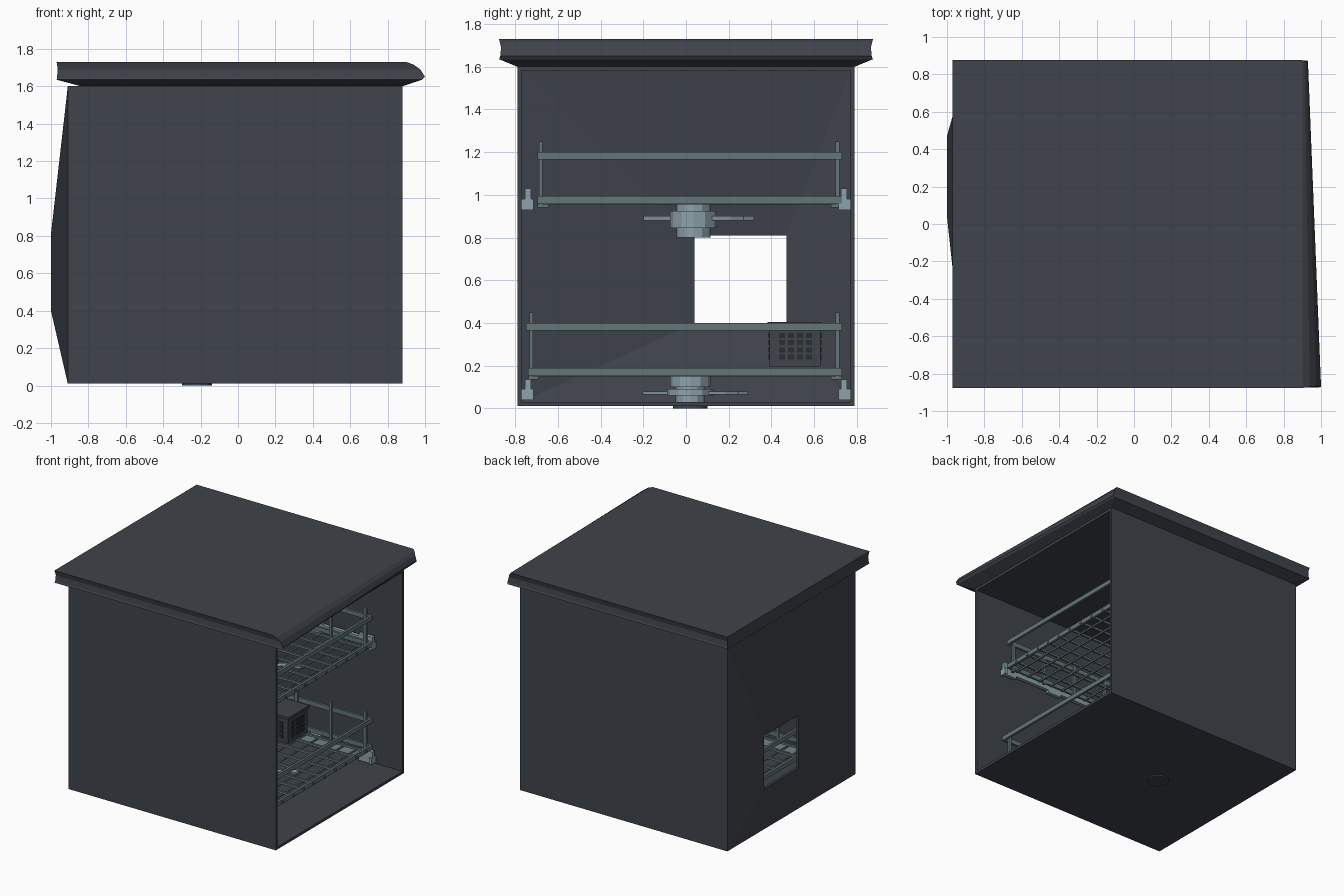
import bpy, bmesh
from math import radians
from mathutils import Matrix, Vector

cube = bpy.data.objects.get("Cube")
if cube:
    bpy.data.objects.remove(cube, do_unlink=True)


def material(name, r, g, b):
    m = bpy.data.materials.new(name)
    m.use_nodes = True
    m.diffuse_color = (r, g, b, 1)
    m.node_tree.nodes["Principled BSDF"].inputs["Base Color"].default_value = (r, g, b, 1)
    return m


CASE = material("charcoal casing", .05, .057, .07)
DARK = material("dark plastic", .022, .026, .028)
RACK = material("grey green wire", .13, .18, .19)
LIGHT = material("pale blue grey", .27, .36, .41)


def finish(name, bm, mat):
    bmesh.ops.recalc_face_normals(bm, faces=bm.faces)
    me = bpy.data.meshes.new(name)
    bm.to_mesh(me)
    bm.free()
    me.materials.append(mat)
    ob = bpy.data.objects.new(name, me)
    bpy.context.collection.objects.link(ob)
    return ob


def add_box(bm, x0, x1, y0, y1, z0, z1):
    lo, hi = Vector((x0, y0, z0)), Vector((x1, y1, z1))
    m = Matrix.Translation((lo + hi) / 2) @ Matrix.Diagonal((*(hi - lo), 1))
    bmesh.ops.create_cube(bm, size=1, matrix=m)


def add_cylinder(bm, x, y, z0, z1, r, sides=12):
    bmesh.ops.create_cone(bm, cap_ends=True, segments=sides, radius1=r, radius2=r,
                          depth=z1 - z0, matrix=Matrix.Translation((x, y, (z0 + z1) / 2)))


def loft(name, rings, mat, closed):
    """Join four-cornered rings; a closed loft returns to its first ring."""
    bm = bmesh.new()
    loops = [[bm.verts.new(p) for p in ring] for ring in rings]
    pairs = list(zip(loops, loops[1:]))
    if closed:
        pairs.append((loops[-1], loops[0]))
    else:
        bm.faces.new(loops[0])
        bm.faces.new(loops[-1])
    for a, b in pairs:
        for i in range(4):
            j = (i + 1) % 4
            bm.faces.new((a[i], a[j], b[j], b[i]))
    return finish(name, bm, mat)


# Casing: open on +x, with a back wall that tapers out to a square hole
def upright(x, y0, y1, z0, z1):
    return [(x, y0, z0), (x, y1, z0), (x, y1, z1), (x, y0, z1)]


WALL, INNER, HOLE = (-.79, .79, .01, 1.6), (-.77, .77, .03, 1.58), (.04, .47, .4, .81)
loft("casing", [upright(.88, *WALL), upright(-.91, *WALL), upright(-1, *HOLE),
                upright(-.98, *HOLE), upright(-.89, *INNER), upright(.88, *INNER)],
     CASE, True)


# Worktop: hollowed edges, and a rounded nose that is deeper at the front
def level(z, x0, x_front, x_back, y):
    return [(x0, -y, z), (x_front, -y, z), (x_back, y, z), (x0, y, z)]


loft("worktop", [level(1.60, -.84, .88, .88, .79),
                 level(1.635, -.97, .985, .925, .875),
                 level(1.65, -.967, 1.0, .93, .87),
                 level(1.69, -.965, .975, .922, .866),
                 level(1.715, -.967, .94, .912, .872),
                 level(1.73, -.97, .90, .90, .876)], CASE, False)

# Drain cover beneath the casing
bm = bmesh.new()
add_cylinder(bm, -.22, .02, 0, .012, .08, 16)
finish("drain_cover", bm, CASE)

X0, X1 = -.62, .65


def frame(bm, y0, y1, z0, z1, t=.018):
    """Rectangular hoop of flat bars."""
    for x in (X0, X1 - t):
        add_box(bm, x, x + t, y0, y1, z0, z1)
    for y in (y0, y1 - t):
        add_box(bm, X0 + t, X1 - t, y, y + t, z0, z1)


def rack(name, y_rail, y_bar, y_end, rail, bar, wires):
    bm = bmesh.new()
    frame(bm, y_rail, y_end, rail - .035, rail)
    frame(bm, y_bar, y_end, bar - .035, bar)
    # floor grid
    z = bar - .02
    for y in wires:
        add_box(bm, X0, X1 + .006, y - .008, y + .008, z - .008, z + .008)
    for i in range(11):
        x = X0 + .08 + i * .11
        add_box(bm, x - .006, x + .006, y_bar, y_end, z - .02, z - .008)
    # uprights
    for y in (y_bar + .015, y_end - .02):
        for i in range(5):
            x = X0 + .04 + i * .295
            add_box(bm, x - .012, x + .012, y - .009, y + .009, bar - .05, rail + .05)
    # turned-in feet
    for y in (y_bar, y_end - .05):
        for x in (X0 + .04, X1 - .06):
            add_box(bm, x, x + .02, y, y + .05, bar - .055, bar - .04)
    finish(name, bm, RACK)


rack("upper_rack", -.695, -.695, .73, 1.2, .995,
     (-.59, -.46, -.34, -.22, -.1, .03, .16, .28, .41, .53, .65))
rack("lower_rack", -.75, -.74, .73, .4, .19,
     (-.64, -.51, -.38, -.25, -.12, 0, .13, .27, .4, .53, .65))

# Slide rails on the side walls
for label, z0, z1 in (("upper", .93, 1.03), ("lower", .04, .135)):
    for side, s in (("left", 1), ("right", -1)):
        bm = bmesh.new()
        y0, y1 = sorted((s * .727, s * .755))
        add_box(bm, X0, X1, y0, y1, z0 + .02, z1 - .02)
        for x in (X0, .1, X1 - .12):
            add_box(bm, x, x + .12, y0, y1, z0, z1)
        for x in (X0, X1 - .02):
            y0, y1 = sorted((s * .715, s * .77))
            add_box(bm, x, x + .02, y0, y1, z0, z0 + .05)
        finish(f"{label}_{side}_slide_rail", bm, LIGHT)


# Spray arms with stepped hubs
def spray(name, steps, arm_z0, arm_z1, half_length, y):
    bm = bmesh.new()
    for z0, z1, r in steps:
        add_cylinder(bm, 0, 0, z0, z1, r)
    start = len(bm.verts)
    add_box(bm, -half_length, half_length, -.03, .03, arm_z0, arm_z1)
    bm.verts.ensure_lookup_table()
    bmesh.ops.rotate(bm, verts=bm.verts[start:], cent=(0, 0, 0),
                     matrix=Matrix.Rotation(radians(37), 3, 'Z'))
    finish(name, bm, LIGHT).location.y = y


spray("upper_spray_arm", ((.80, .845, .08), (.845, .925, .11), (.925, .96, .08)),
      .88, .9, .43, .035)
spray("lower_spray_arm", ((.03, .1, .07), (.06, .09, .11), (.1, .155, .095)),
      .064, .078, .41, .02)

# Cutlery basket with square openings on its sides
BX0, BX1, BY0, BY1 = -.12, .16, .39, .63
bm = bmesh.new()
add_box(bm, BX0, BX1, BY0, BY1, .195, .395)
add_box(bm, BX0 - .008, BX1 + .008, BY0 - .008, BY1 + .008, .385, .405)
finish("cutlery_basket", bm, CASE)

bm = bmesh.new()
for i in range(4):
    for k in range(4):
        z = .228 + k * .034
        y, x = BY0 + .045 + i * .042, BX0 + .045 + i * .052
        for face in (BX0, BX1):
            add_box(bm, face - .004, face + .004, y, y + .028, z, z + .024)
        for face in (BY0, BY1):
            add_box(bm, x, x + .034, face - .004, face + .004, z, z + .024)
finish("basket_openings", bm, DARK)
